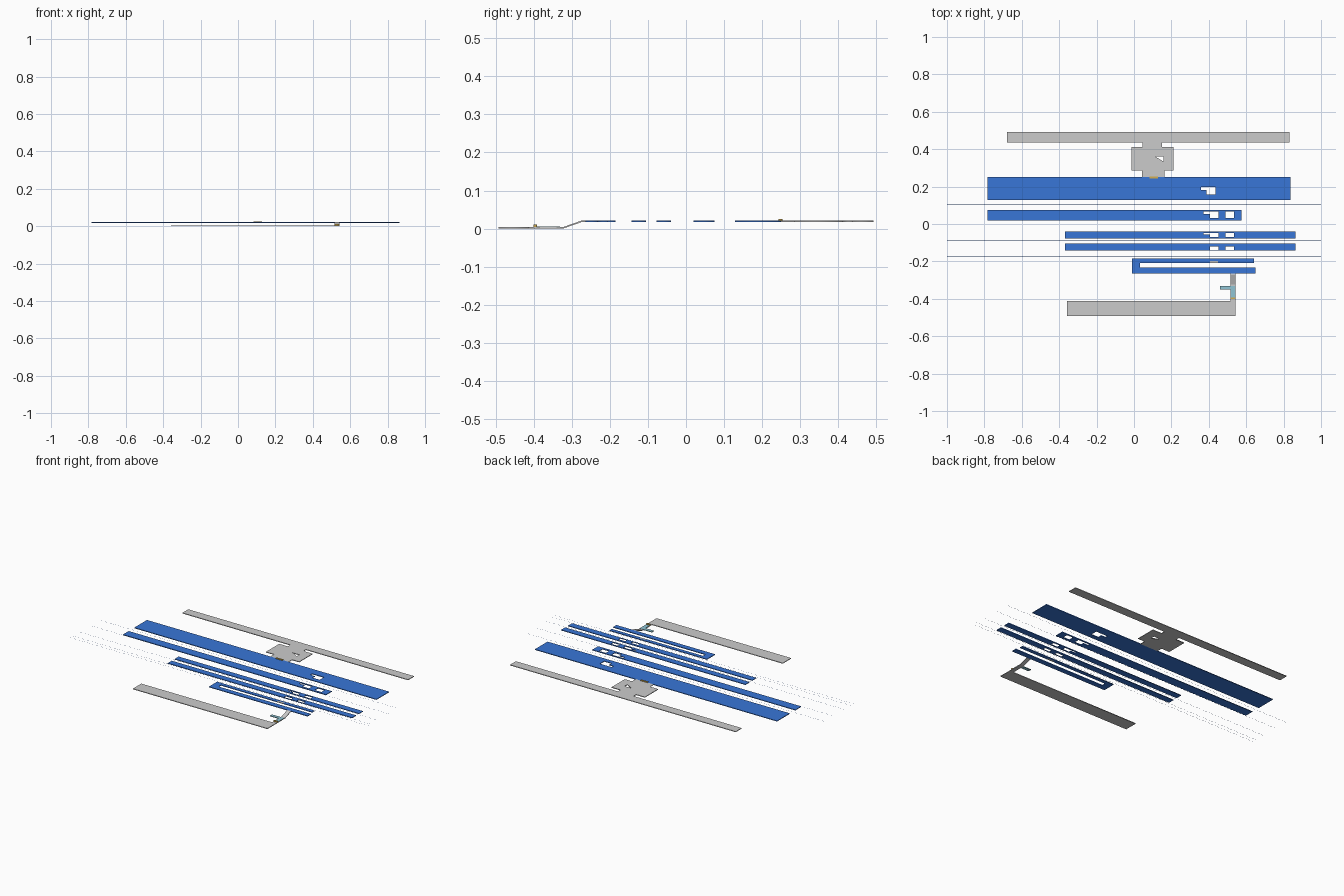
import bpy, bmesh

if "Cube" in bpy.data.objects:
    bpy.data.objects.remove(bpy.data.objects["Cube"])

def material(name, rgb):
    m = bpy.data.materials.new(name)
    m.diffuse_color = (*rgb, 1)
    m.use_nodes = True
    m.node_tree.nodes["Principled BSDF"].inputs["Base Color"].default_value = m.diffuse_color
    return m

BLUE = material("blue", (0.04, 0.18, 0.68))
GOLD = material("gold", (0.65, 0.42, 0.08))
TEAL = material("teal", (0.28, 0.56, 0.66))
LOW, HIGH, T = 0.002, 0.0195, 0.004   # layer centre heights, plate thickness
DX, DY = 0.002, -0.003                # shared centring offset

def rect(x0, x1, y0, y1):
    return [(x0, y0), (x1, y0), (x1, y1), (x0, y1)]

def plate(name, loops, z=HIGH, mat=None, t=T):
    """Flat plate: first loop is the outline, the others are holes."""
    cu = bpy.data.curves.new(name, 'CURVE')
    cu.dimensions = '2D'
    cu.fill_mode = 'BOTH'
    cu.extrude = t / 2
    for pts in loops:
        s = cu.splines.new('POLY')
        s.points.add(len(pts) - 1)
        for p, (x, y) in zip(s.points, pts):
            p.co = (x, y, 0, 1)
        s.use_cyclic_u = True
    ob = bpy.data.objects.new(name, cu)
    ob.location = (DX, DY, z)
    bpy.context.collection.objects.link(ob)
    bpy.ops.object.select_all(action='DESELECT')
    ob.select_set(True)
    bpy.context.view_layer.objects.active = ob
    bpy.ops.object.convert(target='MESH')
    ob = bpy.context.object
    ob.name = name
    if mat:
        ob.data.materials.clear()
        ob.data.materials.append(mat)
    return ob

def mesh_object(name, bm):
    me = bpy.data.meshes.new(name)
    bm.to_mesh(me)
    bm.free()
    ob = bpy.data.objects.new(name, me)
    bpy.context.collection.objects.link(ob)
    return ob

# Blue platforms with their openings
plate("wide_platform", [
    rect(-0.786, 0.834, 0.132, 0.253),
    [(0.355, 0.202), (0.355, 0.184), (0.385, 0.184), (0.385, 0.16),
     (0.435, 0.16), (0.435, 0.202)]], mat=BLUE)

def stepped(y0, y1, ym):
    return [(0.37, y1), (0.37, ym), (0.405, ym), (0.405, y0), (0.45, y0), (0.45, y1)]

plate("second_platform", [rect(-0.786, 0.573, 0.023, 0.078),
      stepped(0.036, 0.069, 0.056), rect(0.488, 0.533, 0.036, 0.069)], mat=BLUE)
plate("third_platform", [rect(-0.372, 0.861, -0.074, -0.036),
      stepped(-0.067, -0.044, -0.054), rect(0.488, 0.533, -0.067, -0.044)], mat=BLUE)
plate("fourth_platform", [rect(-0.372, 0.861, -0.14, -0.102),
      rect(0.403, 0.45, -0.136, -0.116), rect(0.488, 0.533, -0.136, -0.116)], mat=BLUE)
plate("forked_platform", [[
    (-0.012, -0.261), (0.648, -0.261), (0.648, -0.229), (0.03, -0.229), (0.03, -0.205),
    (0.403, -0.205), (0.403, -0.194), (0.448, -0.194), (0.448, -0.205),
    (0.64, -0.205), (0.64, -0.182), (-0.012, -0.182)]], mat=BLUE)
# Grey landing filling the notch of the forked platform
plate("landing", [rect(0.403, 0.448, -0.205, -0.194)])

# Grey hall joined to the long back street, with a triangular opening
plate("back_street_and_hall", [[
    (0.04, 0.253), (0.16, 0.253), (0.16, 0.288), (0.208, 0.288), (0.208, 0.415),
    (0.147, 0.415), (0.147, 0.44), (0.83, 0.44), (0.83, 0.496), (-0.68, 0.496),
    (-0.68, 0.44), (0.043, 0.44), (0.043, 0.415), (-0.015, 0.415),
    (-0.015, 0.288), (0.04, 0.288)],
    [(0.112, 0.363), (0.157, 0.363), (0.157, 0.336)]])

# Lower front street
plate("front_street", [rect(-0.36, 0.54, -0.49, -0.41)], LOW)

# Sloping walkway from the front street up to the forked platform
bm = bmesh.new()
path = [(-0.41, LOW), (-0.32, LOW), (-0.27, HIGH), (-0.261, HIGH)]
side = [(y, z + T / 2) for y, z in path] + [(y, z - T / 2) for y, z in reversed(path)]
face = bm.faces.new([bm.verts.new((0.515, y, z)) for y, z in side])
ext = bmesh.ops.extrude_face_region(bm, geom=[face])
for v in ext["geom"]:
    if isinstance(v, bmesh.types.BMVert):
        v.co.x = 0.54
bmesh.ops.recalc_face_normals(bm, faces=bm.faces)
mesh_object("sloping_walkway", bm).location = (DX, DY, 0)

# Teal floor over the walkway and gold gate strips
plate("teal_floor", [[(0.458, -0.348), (0.515, -0.348), (0.515, -0.39), (0.54, -0.39),
      (0.54, -0.328), (0.458, -0.328)]], LOW + 0.001, TEAL)
plate("front_gate", [rect(0.515, 0.54, -0.398, -0.389)], 0.006, GOLD, 0.010)
plate("back_gate", [rect(0.08, 0.125, 0.246, 0.256)], 0.022, GOLD, 0.007)

# Hair-thin flat rails running the full length
for i, y in enumerate((0.103, 0.016, -0.087, -0.15, -0.175)):
    bm = bmesh.new()
    bm.faces.new([bm.verts.new((x, yy, HIGH)) for x, yy in rect(-1, 1, y - 0.0005, y + 0.0005)])
    mesh_object(f"rail_{i + 1}", bm).data.materials.append(BLUE)
